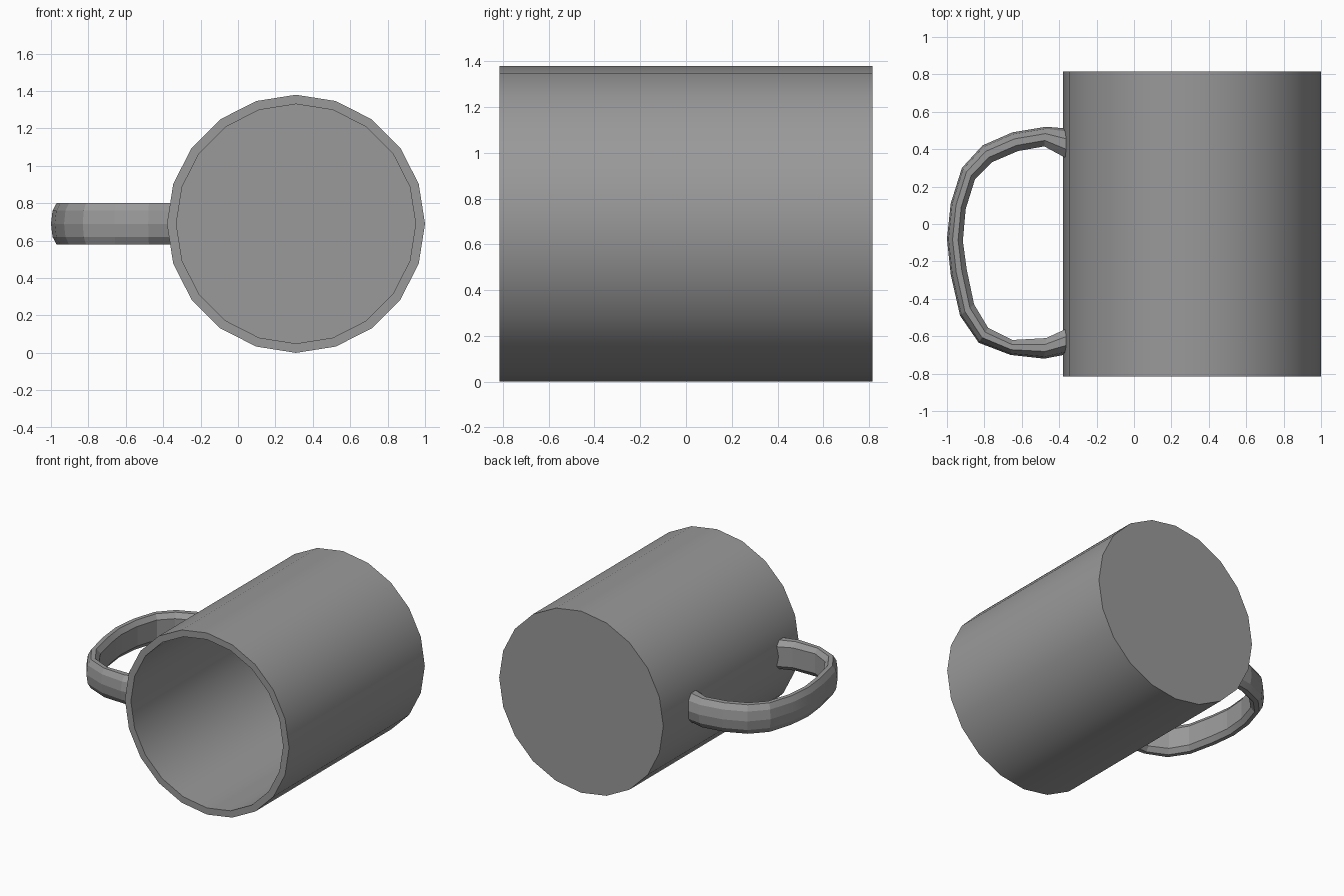
import bpy, bmesh
from math import sin, cos, pi, radians
from mathutils import Vector

if "Cube" in bpy.data.objects:
    bpy.data.objects.remove(bpy.data.objects["Cube"])

CX, CZ, SIDES = 0.31, 0.69, 20

# Dark grey finish shared by both parts
grey = bpy.data.materials.new("dark_grey")
grey.diffuse_color = (0.32, 0.32, 0.32, 1)
grey.use_nodes = True
grey.node_tree.nodes["Principled BSDF"].inputs["Base Color"].default_value = grey.diffuse_color


def skin(name, rings, angle):
    """Bridge closed rings of points, cap both ends, smooth by angle."""
    bm = bmesh.new()
    loops = [[bm.verts.new(p) for p in ring] for ring in rings]
    n = len(loops[0])
    for a, b in zip(loops, loops[1:]):
        for i in range(n):
            j = (i + 1) % n
            bm.faces.new((a[i], a[j], b[j], b[i]))
    bm.faces.new(loops[0])
    bm.faces.new(loops[-1])
    bmesh.ops.recalc_face_normals(bm, faces=bm.faces)
    mesh = bpy.data.meshes.new(name)
    bm.to_mesh(mesh)
    bm.free()
    mesh.materials.append(grey)
    obj = bpy.data.objects.new(name, mesh)
    bpy.context.collection.objects.link(obj)
    bpy.ops.object.select_all(action='DESELECT')
    obj.select_set(True)
    bpy.context.view_layer.objects.active = obj
    bpy.ops.object.shade_smooth_by_angle(angle=radians(angle))
    return obj


def circle(r, y):
    return [(CX + r * cos(2 * pi * i / SIDES), y, CZ + r * sin(2 * pi * i / SIDES))
            for i in range(SIDES)]


# Cup lying on its side: closed base, outer wall, rim, inner wall, floor
cup_profile = [(0.69, 0.815), (0.69, -0.815), (0.64, -0.815), (0.64, 0.765)]
skin("cup_body", [circle(r, y) for r, y in cup_profile], 30)

# Handle: matching outer and inner edge points, seen from the top
outer = [(-0.35, 0.51), (-0.47, 0.52), (-0.65, 0.49), (-0.81, 0.42),
         (-0.92, 0.30), (-0.98, 0.11), (-1.0, -0.08), (-0.98, -0.27),
         (-0.93, -0.49), (-0.83, -0.635), (-0.66, -0.70), (-0.48, -0.72),
         (-0.35, -0.695)]
inner = [(-0.35, 0.345), (-0.48, 0.415), (-0.62, 0.39), (-0.76, 0.33),
         (-0.85, 0.24), (-0.90, 0.08), (-0.915, -0.09), (-0.895, -0.24),
         (-0.855, -0.43), (-0.78, -0.555), (-0.65, -0.62), (-0.47, -0.61),
         (-0.35, -0.555)]

# Flattened cross-section: (fraction from outer to inner edge, height offset)
half = [(0.1, 0.07), (0.35, 0.11), (0.7, 0.11), (1.0, 0.075)]
section = [(0.0, 0.0)] + half + [(t, -h) for t, h in reversed(half)]

rings = []
for o, i in zip(outer, inner):
    o, i = Vector((*o, CZ)), Vector((*i, CZ))
    rings.append([o.lerp(i, t) + Vector((0, 0, h)) for t, h in section])
skin("handle", rings, 12)
